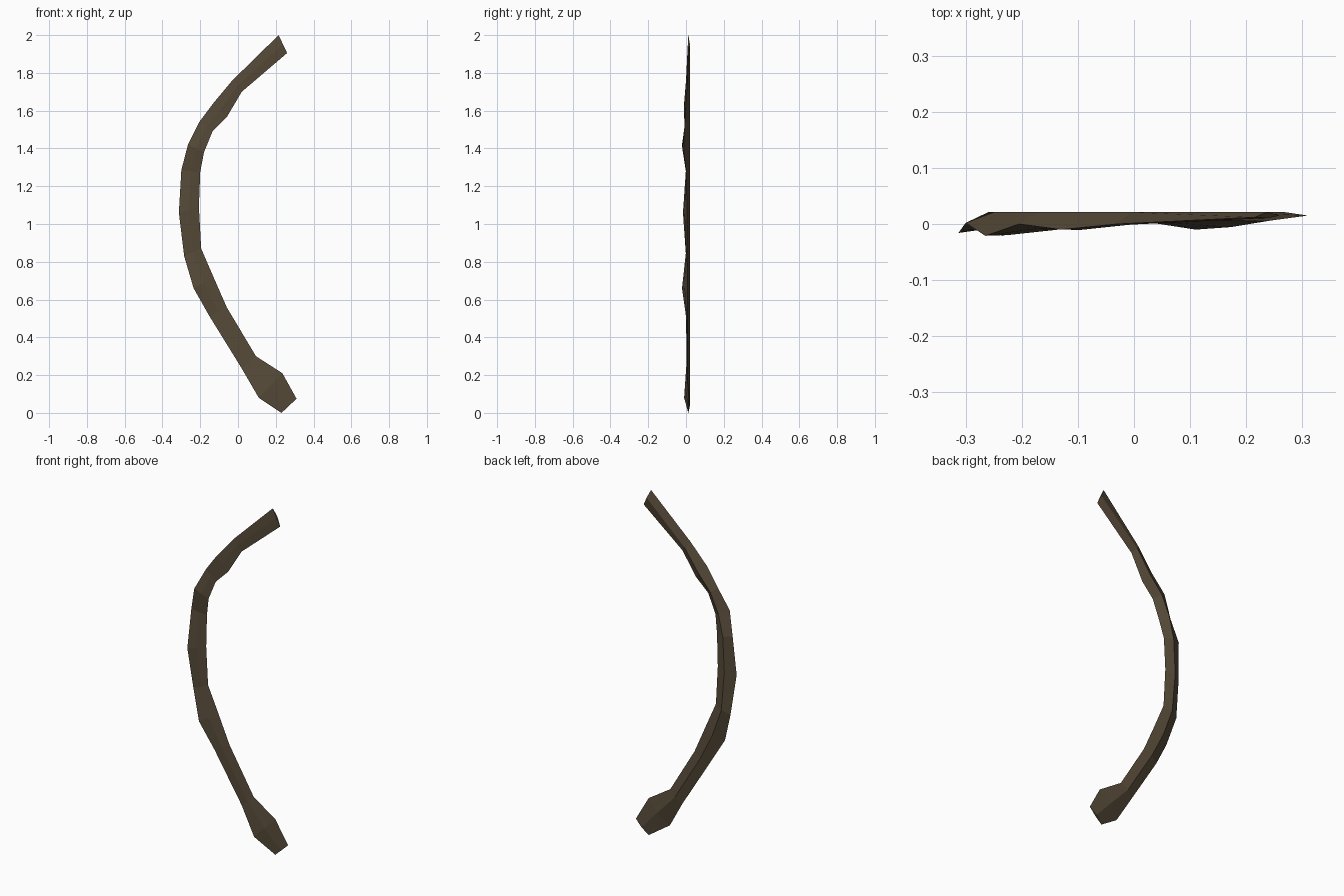
import bpy, bmesh

# Stations along the bow: outer edge (x, z, y), inner edge (x, z, y)
stations = [
    (0.23, 0.0, 0.012, 0.31, 0.075, 0.015),
    (0.11, 0.08, -0.010, 0.235, 0.21, 0.005),
    (0.02, 0.235, 0.004, 0.095, 0.30, 0.008),
    (-0.15, 0.51, 0.000, -0.06, 0.56, 0.008),
    (-0.235, 0.66, -0.021, -0.128, 0.715, 0.008),
    (-0.285, 0.83, 0.000, -0.195, 0.87, 0.005),
    (-0.313, 1.06, -0.016, -0.207, 1.09, 0.005),
    (-0.30, 1.285, 0.002, -0.20, 1.275, 0.002),
    (-0.265, 1.42, -0.021, -0.18, 1.38, -0.012),
    (-0.205, 1.54, 0.000, -0.135, 1.49, -0.010),
    (-0.13, 1.64, -0.010, -0.06, 1.565, -0.005),
    (-0.03, 1.76, 0.000, 0.02, 1.70, 0.004),
    (0.215, 2.0, 0.012, 0.26, 1.905, 0.015),
]

wood = bpy.data.materials.new("dark brown wood")
wood.diffuse_color = (0.095, 0.07, 0.041, 1)

# Curved limb: four-sided flattened rings with a ridge at front and back
bm = bmesh.new()
rings = []
for ox, oz, oy, ix, iz, iy in stations:
    mx, mz = (ox + ix) / 2, (oz + iz) / 2
    section = [(ox, oy, oz), (mx, (oy + iy) / 2 - 0.003, mz),
               (ix, iy, iz), (mx, 0.021, mz)]
    rings.append([bm.verts.new(p) for p in section])
for a, b in zip(rings, rings[1:]):
    for k in range(4):
        n = (k + 1) % 4
        bm.faces.new((a[k], a[n], b[n], b[k]))
bm.faces.new(rings[0])
bm.faces.new(rings[-1])
bmesh.ops.recalc_face_normals(bm, faces=bm.faces)

mesh = bpy.data.meshes.new("curved_limb")
bm.to_mesh(mesh)
bm.free()
mesh.materials.append(wood)
limb = bpy.data.objects.new("curved_limb", mesh)
bpy.context.collection.objects.link(limb)
